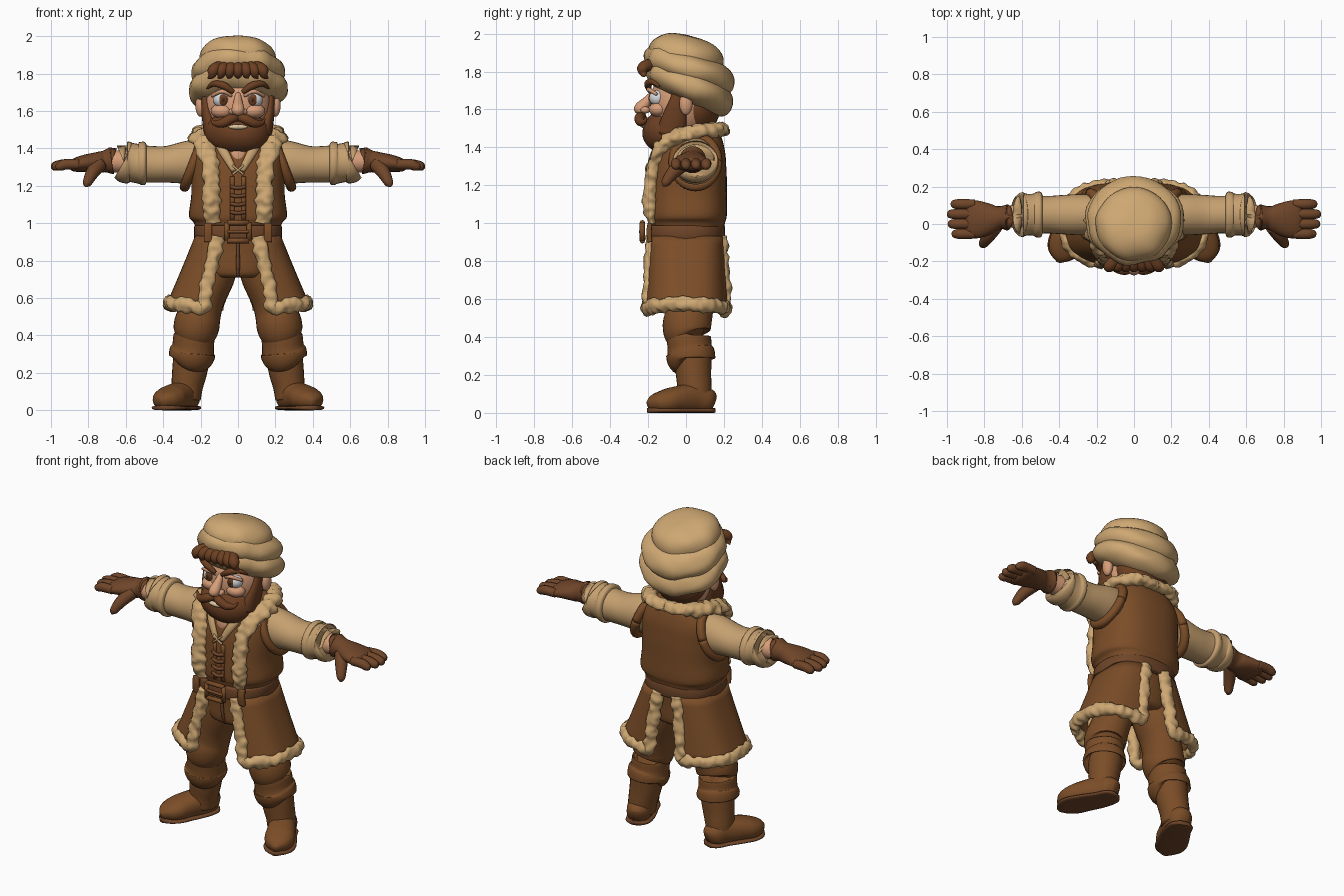
import bpy, bmesh, math
from mathutils import Vector, Matrix, noise

if "Cube" in bpy.data.objects:
    bpy.data.objects.remove(bpy.data.objects["Cube"], do_unlink=True)


def material(name, r, g, b):
    mat = bpy.data.materials.new(name)
    mat.use_nodes = True
    mat.diffuse_color = (r, g, b, 1)
    shader = mat.node_tree.nodes["Principled BSDF"]
    shader.inputs["Base Color"].default_value = (r, g, b, 1)
    shader.inputs["Roughness"].default_value = 0.9
    return mat


LEATHER = material("leather brown", .2, .075, .021)
GLOVE = material("glove brown", .16, .06, .022)
HAIR = material("hair brown", .15, .05, .016)
FUR = material("fur tan", .62, .39, .17)
CLOTH = material("cloth tan", .56, .35, .16)
SKIN = material("skin", .68, .34, .19)
WHITE = material("eye white", .68, .7, .72)
DARK = material("dark brown", .06, .02, .008)
CREAM = material("lip cream", .72, .55, .34)


def finish(name, bm, mat, mirror=False, smooth=True):
    """Turn a bmesh into an object, optionally mirrored across x = 0."""
    bmesh.ops.recalc_face_normals(bm, faces=bm.faces)
    mesh = bpy.data.meshes.new(name)
    bm.to_mesh(mesh)
    bm.free()
    mesh.materials.append(mat)
    if smooth:
        mesh.shade_smooth()
    obj = bpy.data.objects.new(name, mesh)
    bpy.context.scene.collection.objects.link(obj)
    if mirror:
        obj.modifiers.new("Mirror", 'MIRROR').use_clip = False
    return obj


def spline(points, steps):
    """Catmull-Rom samples through points of any dimension."""
    out, last = [], len(points) - 1
    for i in range(last):
        a, b, c, d = (points[max(0, min(last, i + k))] for k in (-1, 0, 1, 2))
        for j in range(steps):
            t = j / steps
            out.append([q + t / 2 * (r - p + t * (2*p - 5*q + 4*r - s + t * (3*q - 3*r + s - p)))
                        for p, q, r, s in zip(a, b, c, d)])
    return out + [list(points[last])]


def tube(name, points, mat, mirror=False, ref=(0, 1, 0), sides=20, steps=5,
         power=2, lumps=0, floor=None):
    """Sweep an oval along points of (x, y, z, radius_a, radius_b)."""
    points = [p if len(p) == 5 else (*p, p[3]) for p in points]
    path = spline(points, steps) if steps > 1 else [list(p) for p in points]
    bm, rings, side = bmesh.new(), [], None
    centres = [Vector(p[:3]) for p in path]
    for i, p in enumerate(path):
        t = (centres[min(i + 1, len(path) - 1)] - centres[max(i - 1, 0)]).normalized()
        side = Vector(ref).cross(t) if side is None else side - t * side.dot(t)
        side.normalize()
        up = t.cross(side)
        ring = []
        for k in range(sides):
            a = math.tau * k / sides
            ca, sa = math.cos(a), math.sin(a)
            u = math.copysign(abs(ca) ** (2 / power), ca) * max(p[3], .002)
            v = math.copysign(abs(sa) ** (2 / power), sa) * max(p[4], .002)
            d = side * u + up * v
            co = centres[i] + d * (1 + lumps * noise.noise((centres[i] + d) * 28))
            if floor is not None:
                co.z = max(co.z, floor)
            ring.append(bm.verts.new(co))
        rings.append(ring)
    for a, b in zip(rings, rings[1:]):
        for k in range(sides):
            n = (k + 1) % sides
            bm.faces.new((a[k], a[n], b[n], b[k]))
    bm.faces.new(rings[0])
    bm.faces.new(rings[-1])
    return finish(name, bm, mat, mirror)


def ball(name, loc, size, mat, mirror=False, tilt=0, power=1, lumps=0):
    """Ellipsoid; power under 1 makes it fuller towards a drum shape."""
    bm = bmesh.new()
    bmesh.ops.create_uvsphere(bm, u_segments=40, v_segments=24, radius=1)
    turn = Matrix.Rotation(tilt, 3, 'X')
    for v in bm.verts:
        flat = math.hypot(v.co.x, v.co.y)
        grow = flat ** (power - 1) if flat > .01 else 1
        co = Vector((v.co.x * grow * size[0], v.co.y * grow * size[1], v.co.z * size[2]))
        co *= 1 + lumps * noise.noise(co * 9)
        v.co = turn @ co + Vector(loc)
    return finish(name, bm, mat, mirror)


# Hat: three stacked rolls leaning back
ball("hat_brim_roll", (0, .02, 1.72), (.265, .25, .095), FUR, tilt=-.46, power=.6, lumps=.08)
ball("hat_middle_roll", (0, .02, 1.81), (.25, .25, .095), FUR, tilt=-.36, power=.6, lumps=.07)
ball("hat_crown", (0, 0, 1.88), (.205, .2, .11), FUR, tilt=-.26, power=.7, lumps=.05)

# Head
ball("head", (0, -.02, 1.63), (.18, .17, .2), SKIN)
ball("ear", (.2, 0, 1.63), (.028, .035, .06), SKIN, True)
ball("cheek", (.085, -.145, 1.6), (.06, .05, .04), SKIN, True)
tube("nose", [(0, -.17, 1.69, .015), (0, -.2, 1.65, .024), (0, -.235, 1.61, .034),
              (0, -.255, 1.59, .026), (0, -.262, 1.58, .004)], SKIN)
ball("nostril", (.03, -.215, 1.597), (.02, .025, .018), SKIN, True)
ball("eye", (.087, -.15, 1.66), (.045, .043, .042), WHITE, True)
ball("iris", (.08, -.183, 1.66), (.024, .013, .03), HAIR, True)
ball("pupil", (.08, -.19, 1.66), (.012, .008, .015), DARK, True)
tube("eyelid", [(.035, -.175, 1.68, .008), (.085, -.198, 1.705, .011),
                (.14, -.155, 1.68, .008)], SKIN, True)
tube("eyebrow", [(.025, -.195, 1.70, .012), (.075, -.2, 1.735, .02),
                 (.13, -.175, 1.745, .015), (.165, -.14, 1.72, .004)], HAIR, True)
tube("neck", [(0, 0, 1.38, .12), (0, 0, 1.55, .1)], SKIN)

# Hair, beard and moustache
ball("back_hair", (0, .06, 1.62), (.175, .12, .15), HAIR, lumps=.06)
ball("beard", (0, -.105, 1.485), (.175, .125, .11), HAIR, power=.8, lumps=.06)
tube("sideburn", [(.165, -.045, 1.76, .02, .03), (.175, -.04, 1.68, .02, .035),
                  (.165, -.055, 1.58, .03, .06), (.13, -.08, 1.47, .05, .08)], HAIR, True)
tube("moustache", [(0, -.225, 1.565, .018), (.04, -.245, 1.557, .026), (.085, -.24, 1.535, .024),
                   (.125, -.22, 1.535, .014), (.145, -.205, 1.56, .003)], HAIR, True)
ball("lower_lip", (0, -.222, 1.515), (.05, .018, .014), CREAM)
for i in range(7):
    x = (i - 3) * .043
    tube(f"forelock_{i + 1}", [(x * .7, -.18, 1.84, .03), (x, -.225, 1.82, .032),
                               (x * 1.1, -.225, 1.79, .02), (x * 1.25, -.215, 1.775, .003)], HAIR)

# Vest
tube("vest", [(0, .01, .93, .215, .18), (0, .01, 1, .235, .195), (0, .01, 1.04, .262, .205),
              (0, .01, 1.15, .25, .205), (0, .015, 1.28, .25, .2), (0, .03, 1.39, .245, .18),
              (0, .04, 1.46, .2, .15), (0, .04, 1.5, .12, .1)], LEATHER, sides=40, power=2.5)
hole = [(.235 - .05 * math.sin(a), .05 + .115 * math.cos(a), 1.325 + .13 * math.sin(a), .027)
        for a in (math.tau * k / 20 for k in range(21))]
tube("armhole_rim", hole, LEATHER, True, ref=(1, 0, 0), steps=2, sides=12)
ball("chest_skin", (0, -.12, 1.36), (.06, .055, .08), SKIN)
tube("shirt_collar", [(.11, -.12, 1.43, .02), (.07, -.17, 1.37, .024, .015),
                      (.02, -.195, 1.28, .016)], CLOTH, True)
tube("collar_lace", [(-.03, -.205, 1.26, .006), (0, -.21, 1.285, .006), (.03, -.205, 1.31, .006)],
     CLOTH, True)
tube("vest_placket", [(.03, -.193, 1.02, .012, .01), (.03, -.193, 1.25, .012, .01)], LEATHER, True)
for i in range(4):
    z = 1.06 + i * .045
    tube(f"vest_lace_{i + 1}", [(-.04, -.2, z, .01), (0, -.212, z - .006, .01), (.04, -.2, z, .01)], GLOVE)

# Fur collar running down the front edges
tube("fur_collar", [(.135, -.18, 1.0, .04, .02), (.145, -.19, 1.08, .045, .035),
                    (.145, -.185, 1.2, .045, .035), (.15, -.165, 1.32, .05, .035),
                    (.18, -.11, 1.42, .055, .04), (.205, 0, 1.47, .055, .04),
                    (.17, .13, 1.49, .045, .04), (.09, .185, 1.495, .04, .035),
                    (0, .195, 1.495, .04, .035)], FUR, True, steps=12, sides=16, lumps=.45)

# Belt with square buckle
tube("belt", [(0, 0, z, .235 - d, .205 - d) for z, d in
              ((.91, .02), (.913, .003), (.92, 0), (.98, 0), (.987, .003), (.99, .02))],
     GLOVE, steps=1, sides=40, power=2.4)
corners = [(-1, -1), (1, -1), (1, 1), (-1, 1)]
for i, (a, b) in enumerate(corners):
    c, d = corners[(i + 1) % 4]
    tube(f"buckle_bar_{i + 1}", [(a * .06, -.23, .955 + b * .048, .014),
                                 (c * .06, -.23, .955 + d * .048, .014)], LEATHER, sides=8, steps=1)
tube("buckle_tongue", [(-.06, -.235, .955, .009), (.06, -.24, .955, .009)], LEATHER, sides=8)
tube("belt_loop", [(.16, -.19, .9, .022, .012), (.16, -.195, .955, .022, .014),
                   (.16, -.19, 1.0, .022, .012)], LEATHER, True, power=4)


# Coat skirt: one side panel, open at front and back
def skirt(t, s):
    a = math.radians(-69 + 149 * t)
    c, n = math.cos(a), math.sin(a)
    x = c ** .67 * (.22 + .15 * s)
    y = math.copysign(abs(n) ** .67, n) * (.19 + .025 * s)
    return Vector((x, y, .93 - s * (.4 - .11 * x)))


bm = bmesh.new()
grid = [[bm.verts.new(skirt(i / 28, j / 8)) for j in range(9)] for i in range(29)]
for a, b in zip(grid, grid[1:]):
    for j in range(8):
        bm.faces.new((a[j], b[j], b[j + 1], a[j + 1]))
panel = finish("coat_skirt", bm, LEATHER, True)
thick = panel.modifiers.new("Thickness", 'SOLIDIFY')
thick.thickness, thick.offset = .02, 0

edge = ([skirt(0, s / 6) for s in range(7)] + [skirt(t / 14, 1) for t in range(1, 14)]
        + [skirt(1, 1 - s / 6) for s in range(7)])
tube("skirt_fur", [(*p, .038, .03) for p in edge], FUR, True, steps=6, sides=14, lumps=.45)

# Trousers
tube("trouser_seat", [(0, .01, .71, .15, .13), (0, .01, .74, .175, .155),
                      (0, .01, .85, .19, .16), (0, .01, .95, .2, .17)], LEATHER, sides=32, power=2.4)
tube("trouser_fly", [(0, -.13, .72, .008), (0, -.155, .78, .01), (0, -.165, .9, .008)], GLOVE)
tube("trouser_leg", [(.1, .02, .88, .1, .14), (.13, .02, .74, .12, .14), (.18, .02, .6, .11, .13),
                     (.205, .015, .52, .115, .125), (.22, .005, .46, .122, .128),
                     (.23, .01, .41, .115, .12), (.235, .02, .39, .09, .09)], LEATHER, True, sides=28)

# Boots
tube("boot_cuff", [(.235, .02, .42, .085, .09), (.235, .015, .405, .108, .115),
                   (.24, .02, .34, .112, .117), (.245, .025, .31, .122, .128),
                   (.247, .025, .28, .12, .125), (.25, .03, .27, .09, .09)], LEATHER, True, sides=28)
tube("boot_shaft", [(.245, .035, .3, .1, .1), (.26, .04, .2, .093, .093),
                    (.272, .045, .13, .085, .09), (.28, .045, .06, .08, .09)], LEATHER, True, sides=24)
foot = [(.255, .145, .055, .03, .04), (.265, .115, .065, .065, .065), (.29, .04, .075, .078, .08),
        (.34, -.05, .07, .086, .07), (.37, -.11, .06, .088, .062),
        (.39, -.165, .052, .065, .045), (.402, -.2, .04, .015, .02)]
tube("boot_foot", foot, LEATHER, True, ref=(0, 0, 1), power=2.3, floor=.005)
tube("boot_sole", [(x, y, .013, w + .006, .013) for x, y, z, w, h in foot], GLOVE, True,
     ref=(0, 0, 1), power=3, floor=0)

# Sleeves and wrists
tube("sleeve", [(.17, .05, 1.335, .12, .1), (.27, .05, 1.325, .115, .11), (.38, .05, 1.315, .098, .105),
                (.46, .05, 1.315, .098, .1), (.54, .05, 1.32, .1, .105)], CLOTH, True, sides=28)
tube("sleeve_cuff", [(.485, .05, 1.32, .08, .08), (.495, .05, 1.32, .112, .118), (.52, .05, 1.32, .115, .122),
                     (.54, .05, 1.32, .105, .112), (.575, .05, 1.325, .105, .112),
                     (.595, .05, 1.325, .112, .12), (.61, .05, 1.33, .1, .11),
                     (.605, .05, 1.33, .06, .06)], CLOTH, True, sides=28)
tube("wrist", [(.57, .045, 1.33, .065), (.72, .035, 1.33, .055)], SKIN, True)

# Gloves
tube("glove_palm", [(.685, .035, 1.335, .05, .05), (.675, .035, 1.335, .072, .07),
                    (.715, .035, 1.33, .058, .06), (.75, .03, 1.325, .056, .075),
                    (.82, .025, 1.32, .046, .098), (.88, .025, 1.31, .034, .102),
                    (.905, .025, 1.308, .015, .09)], GLOVE, True, sides=24)
for i, tip in enumerate((.975, .995, 1, .98)):
    y = -.053 + .053 * i
    tube(f"glove_finger_{i + 1}", [(.85, y, 1.315, .026), (.92, y, 1.315, .028), (tip - .03, y, 1.307, .026),
                                   (tip - .008, y, 1.3, .018), (tip, y, 1.298, .004)], GLOVE, True, sides=14)
tube("glove_thumb", [(.74, -.01, 1.315, .04), (.775, -.06, 1.275, .036), (.795, -.09, 1.24, .03),
                     (.808, -.11, 1.21, .022), (.81, -.12, 1.195, .004)], GLOVE, True, sides=14)
